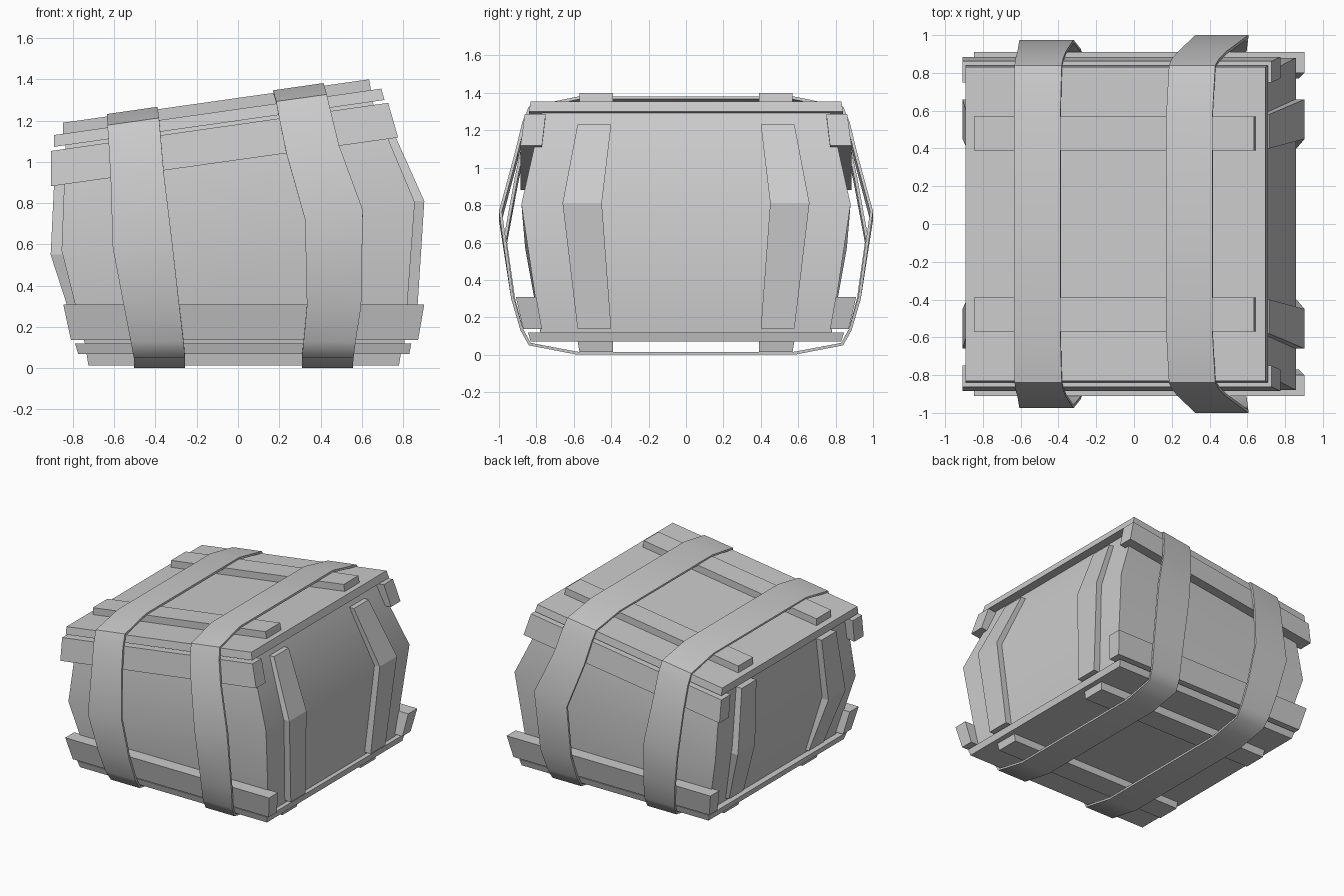
import bpy, bmesh
from math import radians

if "Cube" in bpy.data.objects:
    bpy.data.objects.remove(bpy.data.objects["Cube"])


def make(name, verts, faces, angle=None, thickness=0):
    """Mesh object from points, optionally thickened and smoothed by angle."""
    bm = bmesh.new()
    vs = [bm.verts.new(v) for v in verts]
    for f in faces:
        bm.faces.new([vs[i] for i in f])
    bmesh.ops.recalc_face_normals(bm, faces=bm.faces[:])
    me = bpy.data.meshes.new(name)
    bm.to_mesh(me)
    bm.free()
    ob = bpy.data.objects.new(name, me)
    bpy.context.collection.objects.link(ob)
    bpy.ops.object.select_all(action='DESELECT')
    ob.select_set(True)
    bpy.context.view_layer.objects.active = ob
    if thickness:
        m = ob.modifiers.new("thickness", 'SOLIDIFY')
        m.thickness = thickness
        m.offset = -1
        bpy.ops.object.modifier_apply(modifier=m.name)
    if angle:
        bpy.ops.object.shade_smooth_by_angle(angle=radians(angle))
    return ob


def loft(name, rings, angle=None):
    """Stack of four-point rings, capped at both ends."""
    verts = [p for r in rings for p in r]
    n = len(rings)
    faces = [(0, 1, 2, 3), tuple(range(4 * n - 4, 4 * n))]
    for k in range(n - 1):
        for i in range(4):
            j = (i + 1) % 4
            faces.append((4 * k + i, 4 * k + j, 4 * k + 4 + j, 4 * k + 4 + i))
    return make(name, verts, faces, angle)


def ring(left, right, yl0, yl1, yr0=None, yr1=None):
    """Ring between a left and a right (x, z) point over a y range."""
    yr0 = yl0 if yr0 is None else yr0
    yr1 = yl1 if yr1 is None else yr1
    (a, za), (b, zb) = left, right
    return [(a, yl0, za), (b, yr0, zb), (b, yr1, zb), (a, yl1, za)]


# Bulging body
loft("body", [
    ring((-.737, .10), (.805, .10), -.775, .775),
    ring((-.855, .57), (.857, .805), -.86, .86, -.88, .88),
    ring((-.835, 1.085), (.65, 1.295), -.77, .77)], 35)

# Base plate and tilted lid plate
loft("base_plate", [ring((-.775, .07), (.83, .07), -.83, .83),
                    ring((-.79, .12), (.84, .12), -.845, .845)])
loft("lid_plate", [ring((-.892, 1.073), (.71, 1.30), -.84, .84),
                   ring((-.892, 1.13), (.695, 1.355), -.83, .83)])

for s, side in ((-1, "front"), (1, "back")):
    # Runners above the lid and below the base
    loft("lid_runner_" + side, [
        ring((-.848, 1.13), (.645, 1.345), s * .39, s * .57),
        ring((-.848, 1.19), (.635, 1.40), s * .39, s * .57)])
    loft("base_runner_" + side, [
        ring((-.725, .014), (.78, .014), s * .39, s * .57),
        ring((-.735, .075), (.79, .075), s * .39, s * .58)])
    # Long planks along the top and bottom of the side
    loft("lower_plank_" + side, [
        ring((-.81, .138), (.873, .138), s * .77, s * .87),
        ring((-.847, .31), (.903, .31), s * .80, s * .91)])
    loft("upper_plank_" + side, [
        ring((-.907, .882), (.776, 1.118), s * .77, s * .885),
        ring((-.907, 1.053), (.728, 1.286), s * .75, s * .862)])
    # Bent slats on both ends
    ends = {"right": [(.86, .14), (.903, .81), (.715, 1.23)],
            "left": [(-.775, .14), (-.908, .55), (-.885, 1.03)]}
    for end, path in ends.items():
        d = -.08 if end == "right" else .08
        loft(f"{end}_slat_{side}", [
            ring((x, z), (x + d, z), s * y0, s * y1)
            for (x, z), (y0, y1) in zip(path, ((.40, .58), (.45, .66), (.40, .58)))])

# Straps: rows of (y, left x, left z, right x, right z) from lid to base
straps = {
    "left_strap": [
        (.57, -.635, 1.232, -.39, 1.267), (.84, -.633, 1.178, -.383, 1.213),
        (.877, -.627, 1.09, -.375, 1.125), (.915, -.617, .91, -.36, .95),
        (.975, -.607, .585, -.32, .62), (.93, -.553, .30, -.284, .30),
        (.885, -.52, .13, -.264, .13), (.84, -.505, .05, -.257, .05),
        (.58, -.505, 0, -.257, 0)],
    "right_strap": [
        (.57, .17, 1.347, .415, 1.382), (.84, .185, 1.293, .43, 1.327),
        (.875, .2, 1.21, .45, 1.245), (.915, .235, 1.04, .49, 1.08),
        (1.0, .325, .72, .605, .767), (.935, .334, .30, .597, .30),
        (.885, .318, .13, .57, .13), (.84, .31, .05, .56, .05),
        (.58, .31, 0, .556, 0)]}
for name, rows in straps.items():
    loop = [(-r[0],) + r[1:] for r in rows] + rows[::-1]
    verts = []
    for y, xl, zl, xr, zr in loop:
        verts += [(xl, y, zl), (xr, y, zr)]
    n = len(loop)
    faces = [(2 * i, 2 * i + 1, 2 * ((i + 1) % n) + 1, 2 * ((i + 1) % n))
             for i in range(n)]
    make(name, verts, faces, 55, .016)
